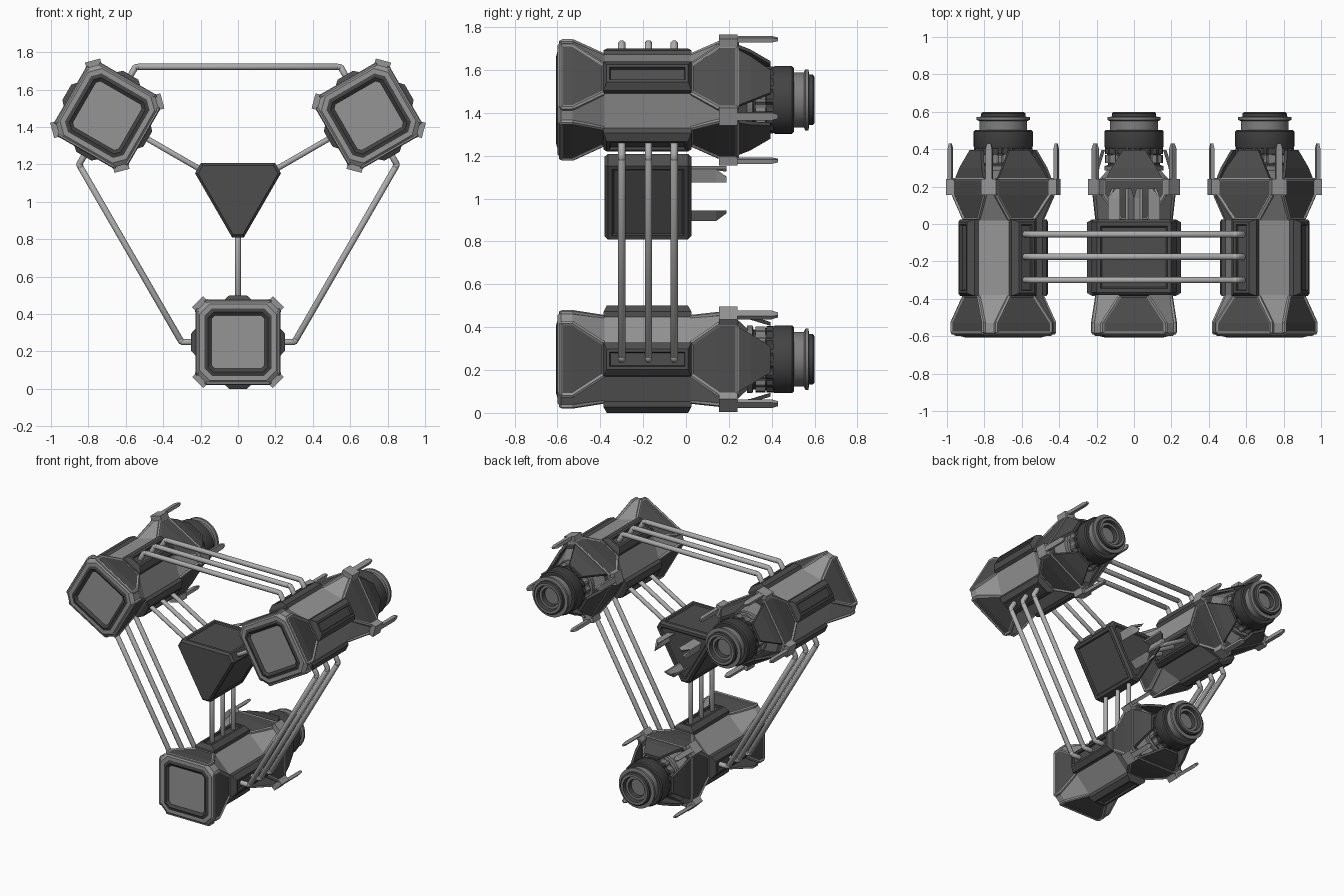
import bpy, bmesh, math
from mathutils import Matrix, Vector

if "Cube" in bpy.data.objects:
    bpy.data.objects.remove(bpy.data.objects["Cube"])

R, CZ = 0.807, 1.057            # ring radius and hub height


def material(name, v):
    m = bpy.data.materials.new(name)
    m.diffuse_color = (v, v, v, 1)
    m.use_nodes = True
    m.node_tree.nodes["Principled BSDF"].inputs["Base Color"].default_value = m.diffuse_color
    return m


MATS = [material("light_grey", 0.30), material("dark_grey", 0.075),
        material("charcoal", 0.055), material("mid_grey", 0.21), material("pale_grey", 0.42)]
LIGHT, DARK, CHAR, MID, PALE = range(5)

HUB = Matrix.Translation((0, 0, CZ))
SPINS = [HUB @ Matrix.Rotation(math.radians(a), 4, 'Y') for a in (0, -120, 120)]
DOWN = Matrix.Translation((0, 0, -R))
QUARTERS = [Matrix.Rotation(k * math.pi / 2, 4, 'Y') for k in range(4)]
modules = [s @ DOWN for s in SPINS]
sides = [m @ q for m in modules for q in QUARTERS]
corners = [s @ Matrix.Rotation(math.radians(45), 4, 'Y') for s in sides]


def finish(name, bm, places, smooth=None):
    """Turn a bmesh into one object per placement matrix."""
    bmesh.ops.recalc_face_normals(bm, faces=bm.faces)
    me = bpy.data.meshes.new(name)
    for m in MATS:
        me.materials.append(m)
    bm.to_mesh(me)
    bm.free()
    if smooth:
        for p in me.polygons:
            p.use_smooth = True
        me.set_sharp_from_angle(angle=math.radians(smooth))
    for i, mat in enumerate(places):
        o = bpy.data.objects.new(f"{name}_{i + 1}", me)
        o.matrix_world = mat
        bpy.context.collection.objects.link(o)


def loft(bm, rings, mat):
    """Skin closed rings of equal length; returns bands of faces and the caps."""
    vs = [[bm.verts.new(p) for p in r] for r in rings]
    n = len(vs[0])
    bands = [[bm.faces.new((a[i], a[(i + 1) % n], b[(i + 1) % n], b[i]))
              for i in range(n)] for a, b in zip(vs, vs[1:])]
    caps = [bm.faces.new(vs[0][::-1]), bm.faces.new(vs[-1])]
    for f in [f for b in bands for f in b] + caps:
        f.material_index = mat
    bmesh.ops.recalc_face_normals(bm, faces=bm.faces)
    return bands, caps


def octagon(y, h, f):
    pts = [(h, -f), (h, f), (f, h), (-f, h), (-h, f), (-h, -f), (-f, -h), (f, -h)]
    return [(x, y, z) for x, z in pts]


def inset(bm, face, t, d, rim):
    res = bmesh.ops.inset_region(bm, faces=[face], thickness=t, depth=d,
                                 use_even_offset=True, use_boundary=True)
    for f in res["faces"]:
        f.material_index = rim


def tube(bm, points, r, mat, n=8):
    """Straight round bars with ball joints along a list of points."""
    for a, b in zip(points, points[1:]):
        a, b = Vector(a), Vector(b)
        rot = (b - a).to_track_quat('Z', 'Y')
        circle = [rot @ Vector((r * math.cos(2 * math.pi * (k + .5) / n),
                                r * math.sin(2 * math.pi * (k + .5) / n), 0)) for k in range(n)]
        d = (b - a).normalized() * r * .5
        loft(bm, [[a + c * .6 - d for c in circle], [a + c for c in circle],
                  [b + c for c in circle], [b + c * .6 + d for c in circle]], mat)


def box(bm, y0, y1, x0, x1, z0, z1, mat, tip=1.0):
    """Box along y whose far end is scaled about its centre."""
    cx, cz = (x0 + x1) / 2, (z0 + z1) / 2
    a = [(x0, z0), (x1, z0), (x1, z1), (x0, z1)]
    b = [(cx + (x - cx) * tip, cz + (z - cz) * tip) for x, z in a]
    return loft(bm, [[(x, y0, z) for x, z in a], [(x, y1, z) for x, z in b]], mat)


# Pod body: square ends tapering to an octagonal waist
bm = bmesh.new()
bands, caps = loft(bm, [octagon(*s) for s in (
    (-.60, .205, .15), (-.583, .224, .165), (-.53, .224, .165), (-.38, .20, .077),
    (.02, .20, .077), (.155, .215, .165), (.24, .215, .165))], LIGHT)
for b in (1, 2, 4, 5):
    for f in bands[b][::2]:
        f.material_index = DARK
inset(bm, caps[0], .025, 0, LIGHT)
inset(bm, caps[0], .02, .006, CHAR)
inset(bm, caps[0], .018, -.014, CHAR)
caps[1].material_index = DARK
finish("pod_body", bm, modules)

# Light rims around the dark end panels
bm = bmesh.new()
for s in (-1, 1):
    tube(bm, [(s * .168, -.578, .218), (s * .168, -.53, .218), (s * .077, -.388, .196)], .012, LIGHT, 6)
    tube(bm, [(s * .077, .028, .196), (s * .165, .155, .21), (s * .165, .238, .21)], .012, LIGHT, 6)
for y, w, z in ((-.583, .165, .218), (-.388, .077, .195), (.028, .077, .195), (.238, .165, .209)):
    tube(bm, [(-w, y, z), (w, y, z)], .010, LIGHT, 6)
finish("panel_rim", bm, sides)

# Side pads with slots, one on each flat side of the waist
bm = bmesh.new()
_, c = loft(bm, [[(-w, a, z), (w, a, z), (w, b, z), (-w, b, z)] for z, w, a, b in (
    (.18, .08, -.385, .025), (.222, .078, -.385, .025), (.25, .047, -.37, .01))], DARK)
inset(bm, c[1], .014, 0, DARK)
inset(bm, c[1], .004, -.014, CHAR)
finish("side_pad", bm, sides)

# Corner prongs: clamp block and thin tapered blade at each rear corner
bm = bmesh.new()
box(bm, .155, .24, -.042, .042, .25, .305, LIGHT)
box(bm, .24, .40, -.018, .018, .282, .304, LIGHT)
box(bm, .40, .43, -.018, .018, .282, .304, LIGHT, .55)
finish("corner_prong", bm, corners)

# Rear flaps closing in around the lens
bm = bmesh.new()
loft(bm, [[(-w, y, z), (w, y, z), (w, y, z - .018), (-w, y, z - .018)] for y, w, z in (
    (.235, .155, .212), (.30, .12, .203), (.395, .06, .174))], DARK)
finish("rear_flap", bm, sides)

# Lens mount between body and lens
bm = bmesh.new()
loft(bm, [octagon(.235, .19, .13), octagon(.30, .13, .06)], MID)
finish("lens_mount", bm, modules)

# Lens barrel: lathe profile of (y, radius, colour of next band, ribbed)
profile = [(.25, .13, MID, 0), (.285, .13, MID, 0), (.285, .158, MID, 0), (.31, .158, MID, 0),
           (.315, .14, CHAR, 0), (.325, .14, MID, 0), (.325, .155, MID, 1), (.37, .155, MID, 1),
           (.37, .145, CHAR, 0), (.375, .145, CHAR, 0), (.375, .156, CHAR, 1), (.405, .156, CHAR, 1),
           (.405, .153, CHAR, 0), (.415, .158, CHAR, 0), (.495, .158, CHAR, 0), (.503, .15, CHAR, 0),
           (.503, .128, MID, 0), (.55, .128, MID, 0), (.557, .143, MID, 0), (.572, .143, MID, 0),
           (.574, .118, CHAR, 0), (.592, .118, CHAR, 0), (.60, .108, MID, 0), (.60, .09, CHAR, 0),
           (.575, .083, MID, 0), (.575, .065, CHAR, 0), (.545, .06, MID, 0)]
SEG = 64
bm = bmesh.new()
rings = []
for y, r, _, rib in profile:
    radii = [r - (.012 if rib and k % 4 < 2 else 0) for k in range(SEG)]
    rings.append([(q * math.cos(2 * math.pi * k / SEG), y, q * math.sin(2 * math.pi * k / SEG))
                  for k, q in enumerate(radii)])
bands, caps = loft(bm, rings, MID)
for band, p in zip(bands, profile):
    for f in band:
        f.material_index = p[2]
finish("lens_barrel", bm, modules, smooth=30)

# Hub: truncated triangular prism with framed sides
bm = bmesh.new()


def hub_ring(y, inr, trunc):
    half = (2 * inr - trunc) * math.tan(math.radians(30))
    return [Matrix.Rotation(math.radians(-120 * k), 3, 'Y') @ Vector((s * half, y, -trunc))
            for k in range(3) for s in (-1, 1)]


bands, caps = loft(bm, [hub_ring(-.38, .138, .232), hub_ring(-.365, .151, .247),
                        hub_ring(.01, .151, .247), hub_ring(.025, .138, .232)], DARK)
for f in bands[1][1::2] + [caps[1]]:
    inset(bm, f, .02, 0, DARK)
    inset(bm, f, .008, -.008, CHAR)
finish("hub", bm, [HUB])

# Hub fins: folded blades behind each corner of the hub
bm = bmesh.new()
for s in (-1, 1):
    rings = []
    for y, low in ((.015, .162), (.14, .162), (.19, .125)):
        reach = .045
        drop = (.162 - low) * math.tan(math.radians(30))
        rings.append([(s * drop, y, -low), (s * reach, y, -.113),
                      (s * (reach - .012), y, -.113), (s * drop * .6, y, -low + .011)])
    loft(bm, rings, LIGHT)
finish("hub_fin", bm, SPINS)

# Connecting rods: bent ones between pods, straight ones to the hub
bend = ((.21, -R), (.300, -R), (.310, -R + .014))
swing = Matrix.Rotation(math.radians(-120), 4, 'Y')
bm = bmesh.new()
for y in (-.30, -.175, -.055):
    tube(bm, [Vector((x, y, z)) for x, z in bend] +
         [swing @ Vector((-x, y, z)) for x, z in bend[::-1]], .018, PALE)
    tube(bm, [(0, y, -R + .22), (0, y, -.14)], .016, PALE)
finish("connecting_rods", bm, SPINS, smooth=50)
